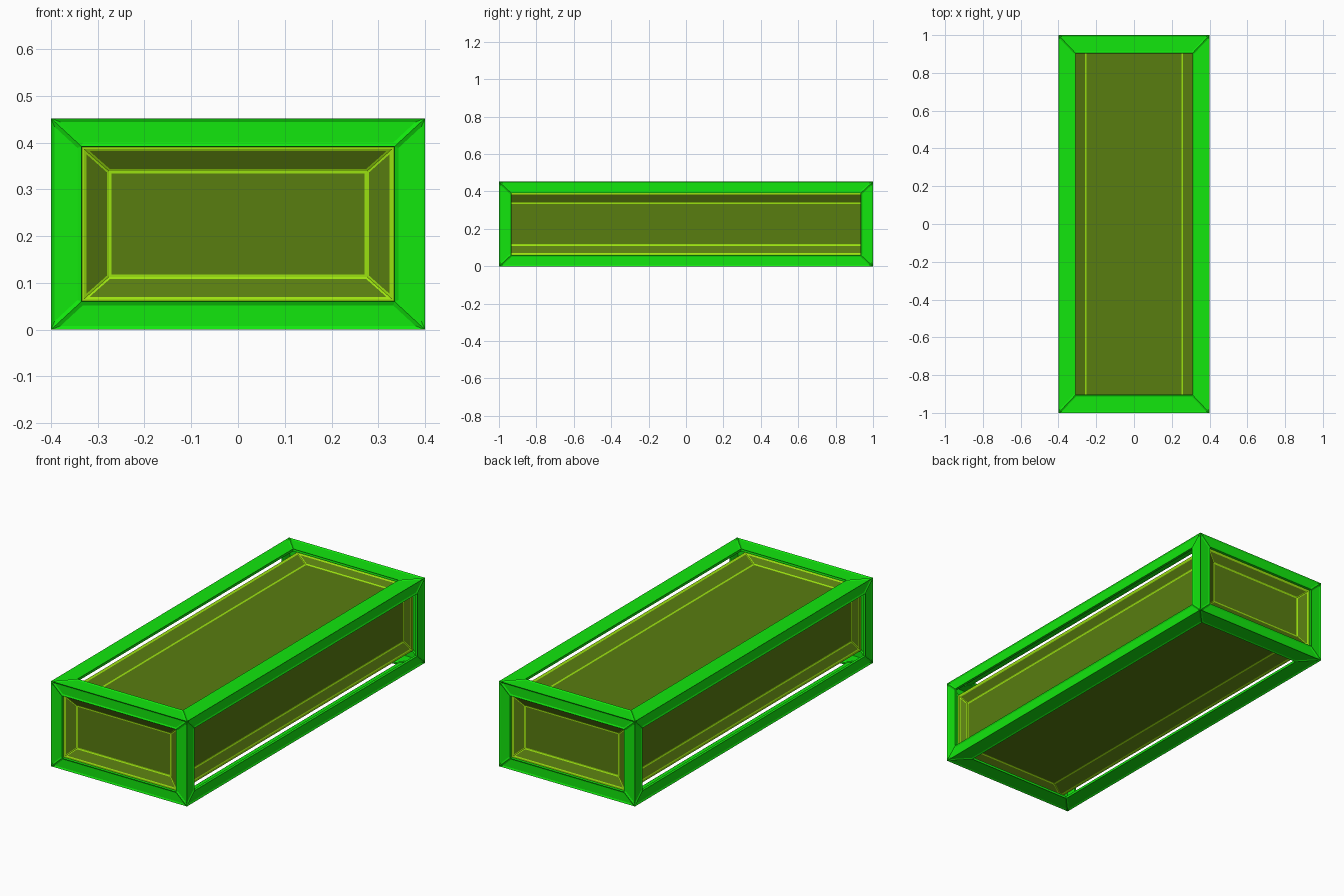
import bpy, bmesh
from mathutils import Vector

if "Cube" in bpy.data.objects:
    bpy.data.objects.remove(bpy.data.objects["Cube"])

CENTRE = Vector((0, 0, 0.226))


def material(name, colour):
    m = bpy.data.materials.new(name)
    m.diffuse_color = (*colour, 1)
    m.use_nodes = True
    m.node_tree.nodes["Principled BSDF"].inputs["Base Color"].default_value = m.diffuse_color
    return m


def ringed_box(half, steps):
    """Box whose six sides are nested rectangles. Each step gives, per axis,
    (half size on the next axis, half size on the one after, sink depth).
    Returns the mesh, the ring faces per step and the centre faces."""
    bm = bmesh.new()
    rings = [[] for _ in steps]
    centres = []
    for a in range(3):
        b, c = (a + 1) % 3, (a + 2) % 3
        for sign in (-1, 1):
            loops = []
            for hb, hc, sink in [(half[b], half[c], 0)] + [s[a] for s in steps]:
                loop = []
                for u, v in ((-1, -1), (1, -1), (1, 1), (-1, 1)):
                    p = Vector((0, 0, 0))
                    p[a] = sign * (half[a] - sink)
                    p[b] = u * hb
                    p[c] = v * hc
                    loop.append(bm.verts.new(p + CENTRE))
                loops.append(loop)

            def face(vs):
                return bm.faces.new(vs if sign > 0 else vs[::-1])

            for k in range(len(steps)):
                o, i = loops[k], loops[k + 1]
                for j in range(4):
                    n = (j + 1) % 4
                    rings[k].append(face([o[j], o[n], i[n], i[j]]))
            centres.append(face(loops[-1]))
    bmesh.ops.remove_doubles(bm, verts=bm.verts[:], dist=1e-5)
    bm.normal_update()
    return bm, rings, centres


def finish(bm, name, mats):
    me = bpy.data.meshes.new(name)
    bm.to_mesh(me)
    bm.free()
    for m in mats:
        me.materials.append(m)
    ob = bpy.data.objects.new(name, me)
    bpy.context.collection.objects.link(ob)
    return ob


green = material("frame_green", (0.006, 0.8, 0.004))
lime = material("edge_lime", (0.33, 0.76, 0.005))
olive = material("panel_olive", (0.098, 0.205, 0.005))

# Outer frame: hollow angle sections with an opening on every side
bm, rings, openings = ringed_box(
    (0.4, 1.0, 0.226),
    [[(0.935, 0.166, 0), (0.166, 0.335, 0), (0.31, 0.905, 0)]])
bmesh.ops.delete(bm, geom=openings, context='FACES_ONLY')
bmesh.ops.inset_individual(bm, faces=rings[0], thickness=0.008,
                           depth=-0.004, use_even_offset=True)
frame = finish(bm, "outer_frame", [green])
shell = frame.modifiers.new("thickness", 'SOLIDIFY')
shell.thickness = 0.012
shell.offset = -1

# Inner body: flat rim, sloped band and sunken panel on every side
hx, hy, hz, rim, sink = 0.34, 0.983, 0.171, 0.011, 0.025
bm, rings, panels = ringed_box(
    (hx, hy, hz),
    [[(hy - rim, hz - rim, 0), (hz - rim, hx - rim, 0), (hx - rim, hy - rim, 0)],
     [(0.938, 0.113, sink), (0.113, 0.276, sink), (0.256, 0.935, sink)]])
dark = rings[1] + panels
bmesh.ops.inset_individual(bm, faces=dark, thickness=0.005,
                           depth=0, use_even_offset=True)
for f in dark:
    f.material_index = 1
finish(bm, "inner_body", [lime, olive])
